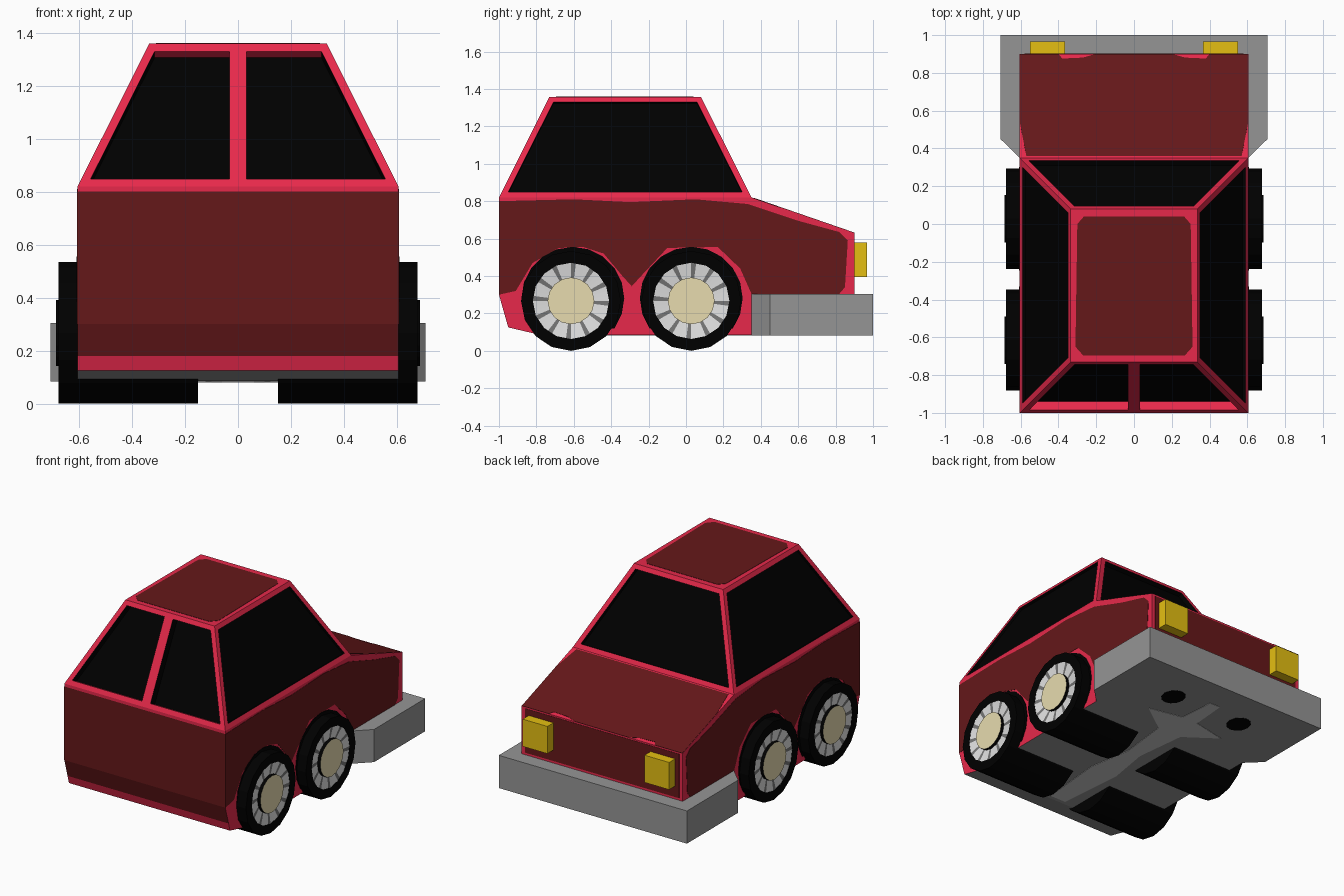
import bpy, bmesh, math
from mathutils import Vector

if "Cube" in bpy.data.objects:
    bpy.data.objects.remove(bpy.data.objects["Cube"])


def mat(name, r, g, b):
    m = bpy.data.materials.new(name)
    m.diffuse_color = (r, g, b, 1)
    m.use_nodes = True
    m.node_tree.nodes["Principled BSDF"].inputs["Base Color"].default_value = m.diffuse_color
    return m


RED = mat("bright red", 0.8, 0.022, 0.07)
DARK = mat("dark red", 0.13, 0.009, 0.01)
BLACK = mat("black", 0.0, 0.0, 0.0)
GREY = mat("grey", 0.3, 0.3, 0.3)
PALE = mat("pale grey", 0.6, 0.6, 0.6)
YELLOW = mat("yellow", 0.78, 0.52, 0.006)
CREAM = mat("cream", 0.82, 0.73, 0.44)
SILVER = mat("silver", 0.75, 0.75, 0.75)
STEEL = mat("steel grey", 0.18, 0.18, 0.18)


def finish(name, bm, mats, rule=None, normals=True):
    if normals:
        bmesh.ops.recalc_face_normals(bm, faces=bm.faces)
    bm.normal_update()
    if rule:
        for f in bm.faces:
            f.material_index = rule(f.normal, f.calc_center_median())
    me = bpy.data.meshes.new(name)
    bm.to_mesh(me)
    bm.free()
    for m in mats:
        me.materials.append(m)
    ob = bpy.data.objects.new(name, me)
    bpy.context.collection.objects.link(ob)
    return ob


def solid(name, pts, vec, mats, rule=None):
    """Polygon swept along a vector."""
    bm = bmesh.new()
    f = bm.faces.new([bm.verts.new(p) for p in pts])
    ext = bmesh.ops.extrude_face_region(bm, geom=[f], use_keep_orig=True)
    vs = [g for g in ext["geom"] if isinstance(g, bmesh.types.BMVert)]
    bmesh.ops.translate(bm, verts=vs, vec=Vector(vec))
    return finish(name, bm, mats, rule)


W = 0.605

# Lower body: side profile, dark tail panel and grey floor picked by direction
profile = [(-1, 0.80), (-1, 0.3), (-0.966, 0.18), (-0.95, 0.125), (-0.78, 0.085),
           (0.9, 0.085), (0.9, 0.63), (0.35, 0.82), (-1, 0.82)]


def body_rule(n, c):
    if n.z < -0.6:
        return 2
    return 1 if n.y < -0.8 and 0.18 < c.z < 0.8 else 0


solid("body", [(-W, y, z) for y, z in profile], (2 * W, 0, 0), [RED, DARK, GREY], body_rule)

# Dark paint panels on the flanks, and black wheel openings
flank = [(-1, 0.3), (-1, 0.80), (-0.6, 0.81), (-0.3, 0.795), (0.05, 0.81), (0.33, 0.785),
         (0.6, 0.695), (0.82, 0.635), (0.865, 0.59), (0.85, 0.34), (0.82, 0.305),
         (0.35, 0.305), (0.29, 0.44), (0.17, 0.555), (-0.1, 0.55), (-0.24, 0.4), (-0.29, 0.345),
         (-0.34, 0.4), (-0.44, 0.52), (-0.55, 0.555), (-0.68, 0.55), (-0.82, 0.47), (-0.91, 0.32)]
for s, side in ((-1, "left"), (1, "right")):
    solid(side + "_flank_paint", [(s * W, y, z) for y, z in flank], (s * 0.002, 0, 0), [DARK])
    for cy, end in ((-0.605, "rear"), (0.028, "front")):
        arc = [math.radians(-36 + 252 * i / 14) for i in range(15)]
        solid(side + "_" + end + "_wheel_opening",
              [(s * W, cy + 0.275 * math.cos(a), 0.281 + 0.275 * math.sin(a)) for a in arc],
              (s * 0.004, 0, 0), [BLACK])

# Dark paint on bonnet and nose
bonnet = [(0.57, 0.36), (0.603, 0.53), (0.603, 0.9), (0.40, 0.9), (0.38, 0.875), (0.27, 0.88), (0.2, 0.9)]
bonnet += [(-x, y) for x, y in reversed(bonnet)]
solid("bonnet_paint", [(x, y, 0.82 - (y - 0.35) * 0.19 / 0.55) for x, y in bonnet],
      (0, 0.001, 0.002), [DARK])
solid("nose_paint", [(-0.58, 0.9, 0.32), (0.58, 0.9, 0.32), (0.58, 0.9, 0.62), (-0.58, 0.9, 0.62)],
      (0, 0.002, 0), [DARK])

# Cabin: tapered box, deep rear windows, shallower side windows and windscreen
bm = bmesh.new()
low = [(-W, -1), (0, -1), (W, -1), (W, 0.35), (-W, 0.35)]
top = [(-0.335, -0.73), (0, -0.73), (0.335, -0.73), (0.335, 0.08), (-0.335, 0.08)]
lo = [bm.verts.new((x, y, 0.82)) for x, y in low]
hi = [bm.verts.new((x, y, 1.358)) for x, y in top]
panes = [bm.faces.new((lo[i], lo[(i + 1) % 5], hi[(i + 1) % 5], hi[i])) for i in range(5)]
bm.faces.new(hi)
bm.normal_update()
bmesh.ops.inset_individual(bm, faces=panes, thickness=0.032, use_even_offset=True)
bm.normal_update()
for f in panes:
    n = f.normal.copy()
    rear = n.y < -0.5
    depth = 0.052 if rear else 0.03 if n.y > 0.5 else 0.018
    old = set(bm.faces)
    ext = bmesh.ops.extrude_discrete_faces(bm, faces=[f])
    pane = ext["faces"][0]
    bmesh.ops.translate(bm, verts=pane.verts[:], vec=n * -depth)
    bm.normal_update()
    pane.material_index = 1
    for g in set(bm.faces) - old - {pane}:
        g.material_index = 0 if rear and abs(g.normal.z) > 0.7 else 1
finish("cabin", bm, [RED, BLACK], normals=False)

# Dark roof panel with cut corners
roof = [(0.30, 0.0), (0.265, 0.04), (-0.265, 0.04), (-0.30, 0.0),
        (-0.31, -0.65), (-0.27, -0.695), (0.27, -0.695), (0.31, -0.65)]
solid("roof_paint", [(x, y, 1.358) for x, y in roof], (0, 0, 0.002), [DARK])

# Wide front bumper
bump = [(W, 0.35), (0.707, 0.45), (0.707, 1.0)]
bump += [(-x, y) for x, y in reversed(bump)]
solid("front_bumper", [(x, y, 0.083) for x, y in bump], (0, 0, 0.222), [GREY])

# Headlights
for s, side in ((-1, "left"), (1, "right")):
    solid(side + "_headlight",
          [(s * x, 0.89, z) for x, z in ((0.365, 0.395), (0.55, 0.395), (0.55, 0.58), (0.365, 0.58))],
          (0, 0.077, 0), [YELLOW])

# Underside: pale spine and two dark spots
spine = [(0.06, -0.75), (0.1, -0.3), (0.05, 0.0), (0.09, 0.35), (0.3, 0.5), (0.06, 0.55), (0.04, 0.8)]
spine += [(-x, y) for x, y in reversed(spine)]
solid("floor_spine", [(x, y, 0.084) for x, y in spine], (0, 0, -0.003), [PALE])
for s, side in ((-1, "left"), (1, "right")):
    ring = [2 * math.pi * i / 12 for i in range(12)]
    solid(side + "_floor_spot",
          [(s * 0.27 + 0.075 * math.cos(a), 0.71 + 0.085 * math.sin(a), 0.084) for a in ring],
          (0, 0, -0.003), [BLACK])


# Wheels: tyre, spoked rim ring and hub cap, turned around x
def lathe(name, prof, segs, s, cy, mats, rule):
    bm = bmesh.new()
    cz = 0.267
    rings = [[bm.verts.new((s * x, cy + r * math.sin(2 * math.pi * i / segs),
                            cz + r * math.cos(2 * math.pi * i / segs)))
              for i in range(segs)] for x, r in prof]
    for k, (a, b) in enumerate(zip(rings, rings[1:])):
        for i in range(segs):
            j = (i + 1) % segs
            f = bm.faces.new((a[i], a[j], b[j], b[i]))
            f.material_index = rule(k, i)
    bm.faces.new(rings[0])
    f = bm.faces.new(rings[-1])
    f.material_index = rule(len(prof) - 1, 0)
    bmesh.ops.recalc_face_normals(bm, faces=bm.faces)
    finish(name, bm, mats, normals=False)


for s, side in ((-1, "left"), (1, "right")):
    for cy, end in ((-0.615, "rear"), (0.028, "front")):
        p = side + "_" + end
        lathe(p + "_tyre", [(0.15, 0.267), (0.677, 0.267), (0.677, 0.204), (0.655, 0.204)],
              16, s, cy, [BLACK], lambda k, i: 0)
        lathe(p + "_rim", [(0.65, 0.207), (0.676, 0.207), (0.664, 0.12)],
              48, s, cy, [SILVER, STEEL], lambda k, i: 1 if i % 4 == 0 else 0)
        lathe(p + "_hub", [(0.65, 0.125), (0.686, 0.125)],
              16, s, cy, [BLACK, CREAM], lambda k, i: k)
